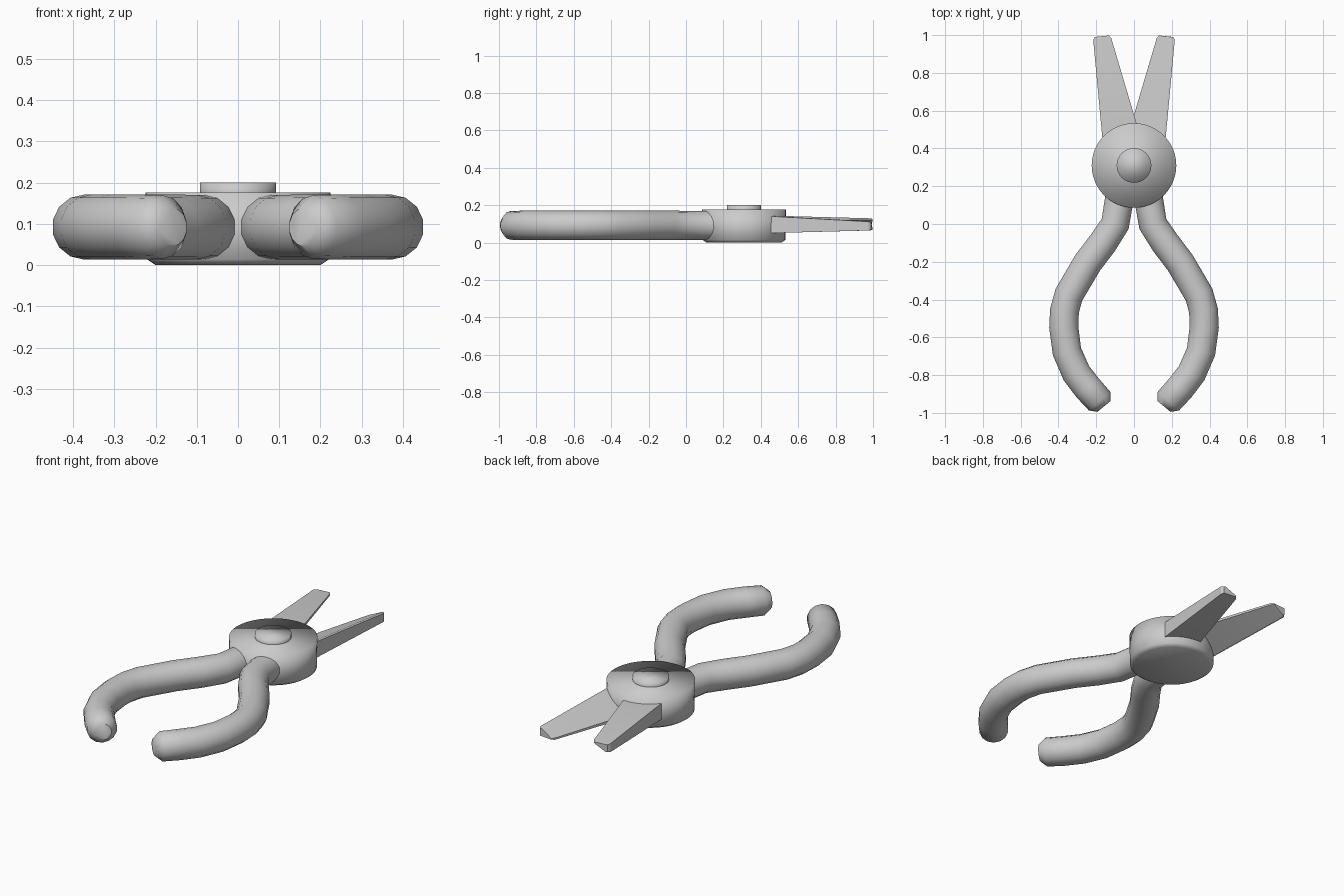
import bpy, bmesh, math
from mathutils import Vector

if "Cube" in bpy.data.objects:
    bpy.data.objects.remove(bpy.data.objects["Cube"])


def finish(name, bm, angle=None):
    bmesh.ops.recalc_face_normals(bm, faces=bm.faces[:])
    me = bpy.data.meshes.new(name)
    bm.to_mesh(me)
    bm.free()
    ob = bpy.data.objects.new(name, me)
    bpy.context.collection.objects.link(ob)
    bpy.ops.object.select_all(action='DESELECT')
    ob.select_set(True)
    bpy.context.view_layer.objects.active = ob
    if angle is None:
        bpy.ops.object.shade_smooth()
    else:
        bpy.ops.object.shade_smooth_by_angle(angle=math.radians(angle))
    return ob


def loft(name, rings, angle=None):
    """Skin a list of equal-sized vertex rings and cap both ends."""
    bm = bmesh.new()
    vs = [[bm.verts.new(p) for p in ring] for ring in rings]
    n = len(vs[0])
    for a, b in zip(vs, vs[1:]):
        for i in range(n):
            j = (i + 1) % n
            bm.faces.new((a[i], a[j], b[j], b[i]))
    bm.faces.new(vs[0])
    bm.faces.new(vs[-1])
    return finish(name, bm, angle)


def disc(name, profile, n, angle=None):
    """Stack of circles (radius, z) around the pivot."""
    loft(name, [[(r * math.cos(2 * math.pi * i / n),
                  0.31 + r * math.sin(2 * math.pi * i / n), z) for i in range(n)]
                for r, z in profile], angle)


# Pivot hub with a small lower chamfer, and its rivet
disc("pivot_hub", [(0.2, 0), (0.221, 0.014), (0.224, 0.176)], 48)
disc("rivet", [(0.092, 0.15), (0.092, 0.2)], 32)

# Handles: round tube along a bowed path (x, y, radius), mirrored
PATH = [(0.068, 0.22, 0.075), (0.078, 0.13, 0.078), (0.1, 0.0, 0.078),
        (0.165, -0.1, 0.079), (0.245, -0.205, 0.079), (0.345, -0.375, 0.079),
        (0.368, -0.46, 0.079), (0.372, -0.545, 0.079), (0.355, -0.675, 0.079),
        (0.305, -0.79, 0.079), (0.245, -0.868, 0.079), (0.182, -0.938, 0.077),
        (0.159, -0.966, 0.046)]
SIDES = 14
for side, label in ((1, "right"), (-1, "left")):
    rings = []
    for k, (x, y, r) in enumerate(PATH):
        p, q = PATH[max(k - 1, 0)], PATH[min(k + 1, len(PATH) - 1)]
        d = Vector((q[0] - p[0], q[1] - p[1])).normalized()
        ring = []
        for i in range(SIDES):
            a = 2 * math.pi * (i + 0.5) / SIDES
            c, s = r * math.cos(a), r * math.sin(a)
            ring.append((side * (x + c * d.y), y - c * d.x, 0.092 + s))
        rings.append(ring)
    loft(label + "_handle", rings, 50)

# Jaws: wedge blades, the left one is the right one turned over
# section: y, inner x, outer x, bottom z, thin inner top z, outer top z
JAW = [(0.36, -0.06, 0.16, 0.05, 0.068, 0.145),
       (0.46, -0.035, 0.168, 0.051, 0.068, 0.14),
       (0.975, 0.12, 0.216, 0.065, 0.075, 0.112),
       (0.99, 0.132, 0.208, 0.068, 0.075, 0.108)]
for side, label in ((1, "right"), (-1, "left")):
    rings = []
    for k, (y, xi, xo, zb, zi, zo) in enumerate(JAW):
        yi = y + (0.008 if k > 1 else 0)
        pts = [(xi, yi, zb), (xo, y, zb), (xo, y, zo), (xo - 0.012, y, zo + 0.002), (xi, yi, zi)]
        rings.append([(side * a, b, 0.0975 + side * (c - 0.0975)) for a, b, c in pts])
    loft(label + "_jaw", rings, 30)
